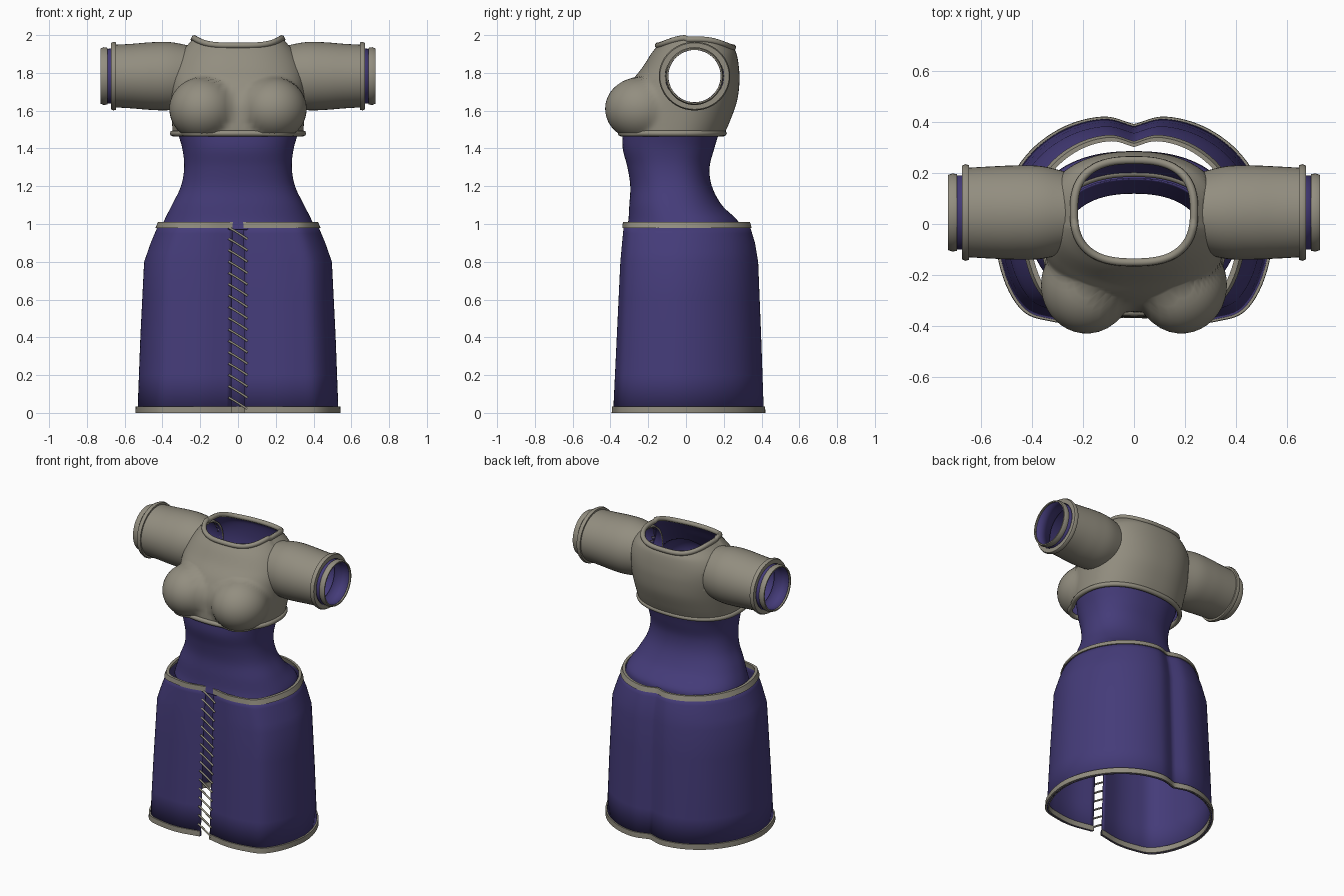
import bpy, bmesh, math
from mathutils import Vector

cube = bpy.data.objects.get("Cube")
if cube:
    bpy.data.objects.remove(cube, do_unlink=True)

SEG = 96


def material(name, rgb):
    m = bpy.data.materials.new(name)
    m.use_nodes = True
    m.diffuse_color = (*rgb, 1)
    m.node_tree.nodes["Principled BSDF"].inputs["Base Color"].default_value = (*rgb, 1)
    return m


purple = material("purple cloth", (0.058, 0.044, 0.19))
beige = material("grey beige cloth", (0.29, 0.27, 0.215))


def spline(pts, steps):
    """Smooth path through the points."""
    pts = [Vector(p) for p in pts]
    out = []
    for i in range(len(pts) - 1):
        b, c = pts[i], pts[i + 1]
        a = pts[i - 1] if i else b * 2 - c
        d = pts[i + 2] if i + 2 < len(pts) else c * 2 - b
        for k in range(steps):
            t = k / steps
            out.append(0.5 * (2 * b + (c - a) * t + (2 * a - 5 * b + 4 * c - d) * t ** 2
                              + (3 * b - a - 3 * c + d) * t ** 3))
    return out + [pts[-1]]


def smooth_rings(keys, steps):
    columns = [spline(col, steps) for col in zip(*keys)]
    return [list(r) for r in zip(*columns)]


def loft(name, rings, mats, wrap=True, thick=0.0, drop=None):
    """Skin a stack of rings; drop removes faces by their centre."""
    bm = bmesh.new()
    grid = [[bm.verts.new(p) for p in r] for r in rings]
    n = len(rings[0])
    for lo, hi in zip(grid, grid[1:]):
        for j in range(n if wrap else n - 1):
            k = (j + 1) % n
            bm.faces.new((lo[j], lo[k], hi[k], hi[j]))
    if drop:
        gone = [f for f in bm.faces if drop(f.calc_center_median())]
        bmesh.ops.delete(bm, geom=gone, context="FACES")
    me = bpy.data.meshes.new(name)
    bm.to_mesh(me)
    bm.free()
    for m in mats:
        me.materials.append(m)
    ob = bpy.data.objects.new(name, me)
    bpy.context.collection.objects.link(ob)
    bpy.ops.object.select_all(action="DESELECT")
    ob.select_set(True)
    bpy.context.view_layer.objects.active = ob
    bpy.ops.object.shade_smooth_by_angle(angle=math.radians(45))
    if thick:
        s = ob.modifiers.new("lining", "SOLIDIFY")
        s.thickness = thick
        s.offset = -1
        s.material_offset = len(mats) - 1
    return ob


def tube(name, pts, radius, mat, cyclic=True):
    cu = bpy.data.curves.new(name, "CURVE")
    cu.dimensions = "3D"
    cu.bevel_depth = radius
    cu.bevel_resolution = 2
    cu.use_fill_caps = True
    sp = cu.splines.new("POLY")
    sp.points.add(len(pts) - 1)
    for q, p in zip(sp.points, pts):
        q.co = (*p, 1)
    sp.use_cyclic_u = cyclic
    sp.use_smooth = True
    cu.materials.append(mat)
    ob = bpy.data.objects.new(name, cu)
    bpy.context.collection.objects.link(ob)
    return ob


def oval(z, hw, front, back, n=2.3):
    """Level squarish ring of a body section."""
    mid, half = (front + back) / 2, (back - front) / 2
    pts = []
    for i in range(SEG):
        a = math.tau * i / SEG
        c, s = math.cos(a), math.sin(a)
        pts.append(Vector((hw * math.copysign(abs(c) ** (2 / n), c),
                           mid + half * math.copysign(abs(s) ** (2 / n), s), z)))
    return pts


# Waist: fitted purple bodice
waist = [(0.97, 0.405, -0.315, 0.285), (1.02, 0.39, -0.305, 0.272), (1.1, 0.35, -0.3, 0.19),
         (1.2, 0.302, -0.295, 0.137), (1.3, 0.285, -0.31, 0.125), (1.4, 0.295, -0.335, 0.15),
         (1.5, 0.325, -0.335, 0.18)]
loft("waist_bodice", smooth_rings([oval(*k) for k in waist], 6), [purple], thick=0.006)

# Top: chest shell rising to the neckline
chest = [(1.47, 0.345, -0.345, 0.2), (1.55, 0.35, -0.345, 0.235), (1.65, 0.355, -0.335, 0.27),
         (1.75, 0.36, -0.29, 0.283), (1.83, 0.35, -0.23, 0.28), (1.9, 0.315, -0.185, 0.268)]
neck = oval(1.94, 0.235, -0.15, 0.25, 2.6)
for p in neck:
    p.z += 0.042 * abs(p.x / 0.235) ** 4 + (0.005 if p.y < 0 else -0.005)
rings = smooth_rings([oval(*k) for k in chest] + [neck], 8)


def bust(p):
    """Push a chest point outward onto a rounded bust form."""
    r = math.hypot(p.x, p.y)
    dx, dy = abs(p.x) / r, p.y / r
    cx, cy, rx, ry = 0.185, -0.24, 0.178, 0.188
    level = 1 - ((p.z - 1.61) / 0.168) ** 2
    if level <= 0 or dy > 0:
        return p
    a = (dx / rx) ** 2 + (dy / ry) ** 2
    b = dx * cx / rx ** 2 + dy * cy / ry ** 2
    disc = b * b - a * ((cx / rx) ** 2 + (cy / ry) ** 2 - level)
    if disc <= 0:
        return p
    reach = (b + math.sqrt(disc)) / a
    new = 0.5 * (r + reach + math.hypot(r - reach, 0.012))
    return Vector((p.x * new / r, p.y * new / r, p.z))


rings = [[bust(p) for p in r] for r in rings]
ARM_Y, ARM_Z = 0.045, 1.783


def armhole(c):
    return abs(c.x) > 0.2 and math.hypot(c.y - ARM_Y, c.z - ARM_Z) < 0.155


loft("chest_top", rings, [beige, purple], thick=0.01, drop=armhole)
tube("neck_trim", neck, 0.016, beige)
tube("chest_hem_trim", [p * 1 + Vector((0, 0, 0.01)) for p in rings[0]], 0.016, beige)


# Sleeves, inner cuffs and their trims
def arm_ring(side, x, ry, rz, z=ARM_Z):
    return [Vector((side * x, ARM_Y + ry * math.cos(a), z + rz * math.sin(a)))
            for a in (side * math.tau * i / 48 for i in range(48))]


sleeve = [(0.25, 0.155, 0.16), (0.36, 0.181, 0.18), (0.46, 0.184, 0.179),
          (0.56, 0.18, 0.171), (0.665, 0.174, 0.165)]
for side, label in ((1, "left"), (-1, "right")):
    loft(label + "_sleeve", smooth_rings([arm_ring(side, *k) for k in sleeve], 5),
         [beige, purple], thick=0.01)
    loft(label + "_inner_cuff",
         [arm_ring(side, 0.6, 0.15, 0.15), arm_ring(side, 0.715, 0.143, 0.143)],
         [purple], thick=0.005)
    loft(label + "_sleeve_trim",
         [arm_ring(side, x, r, r - 0.007) for x, r in
          ((0.645, 0.172), (0.645, 0.185), (0.66, 0.189), (0.672, 0.183),
           (0.672, 0.155), (0.645, 0.172))], [beige])
    loft(label + "_cuff_trim",
         [arm_ring(side, x, r, r) for x, r in
          ((0.692, 0.143), (0.692, 0.15), (0.71, 0.153), (0.727, 0.147),
           (0.727, 0.139), (0.692, 0.143))], [beige])

# Skirt: half plan from the back middle round to the front slit
half = spline([(0, 0.93), (0.22, 1.0), (0.5, 0.91), (0.75, 0.68), (0.93, 0.32), (1, -0.1),
               (0.94, -0.55), (0.8, -0.87), (0.6, -0.97), (0.35, -1.0), (0.065, -0.93)], 6)
plan = [(p.x, p.y) for p in reversed(half)] + [(-p.x, p.y) for p in half[1:]]
sizes = [(0, 0.532, 0.385, 0.412), (0.4, 0.517, 0.366, 0.398), (0.8, 0.497, 0.347, 0.382),
         (0.9, 0.462, 0.338, 0.365), (1.0, 0.42, 0.328, 0.335)]


def skirt_size(z):
    for lo, hi in zip(sizes, sizes[1:]):
        if z <= hi[0]:
            break
    t = (z - lo[0]) / (hi[0] - lo[0])
    return [a + (b - a) * t for a, b in zip(lo[1:], hi[1:])]


def skirt_ring(z, scale=1.0):
    hx, front, back = skirt_size(z)
    return [Vector((x * hx * scale, y * scale * (front if y < 0 else back), z))
            for x, y in plan]


loft("skirt", [skirt_ring(z) for z in (0, 0.2, 0.4, 0.6, 0.8, 0.85, 0.9, 0.95, 1.0)],
     [purple], wrap=False, thick=0.006)


def band(name, lo, hi):
    path = ((lo, 1.02), (hi, 1.02), (hi, 0.975), (lo, 0.975), (lo, 1.02))
    loft(name, [skirt_ring(z, s) for z, s in path], [beige], wrap=False)


band("skirt_hem_trim", 0.0, 0.035)
band("skirt_waist_trim", 0.978, 1.01)

# Slanting laces across the front slit
COUNT = 16
for i in range(COUNT):
    z = 0.02 + i * 0.9 / (COUNT - 1)
    pts = []
    for x, dz in ((-0.05, 0.062), (-0.02, 0.045), (0.02, 0.02), (0.05, 0.0)):
        front = skirt_size(z + dz)[1]
        pts.append((x, -0.93 * front - 0.006, z + dz))
    tube("front_lace", pts, 0.006, beige, cyclic=False)
